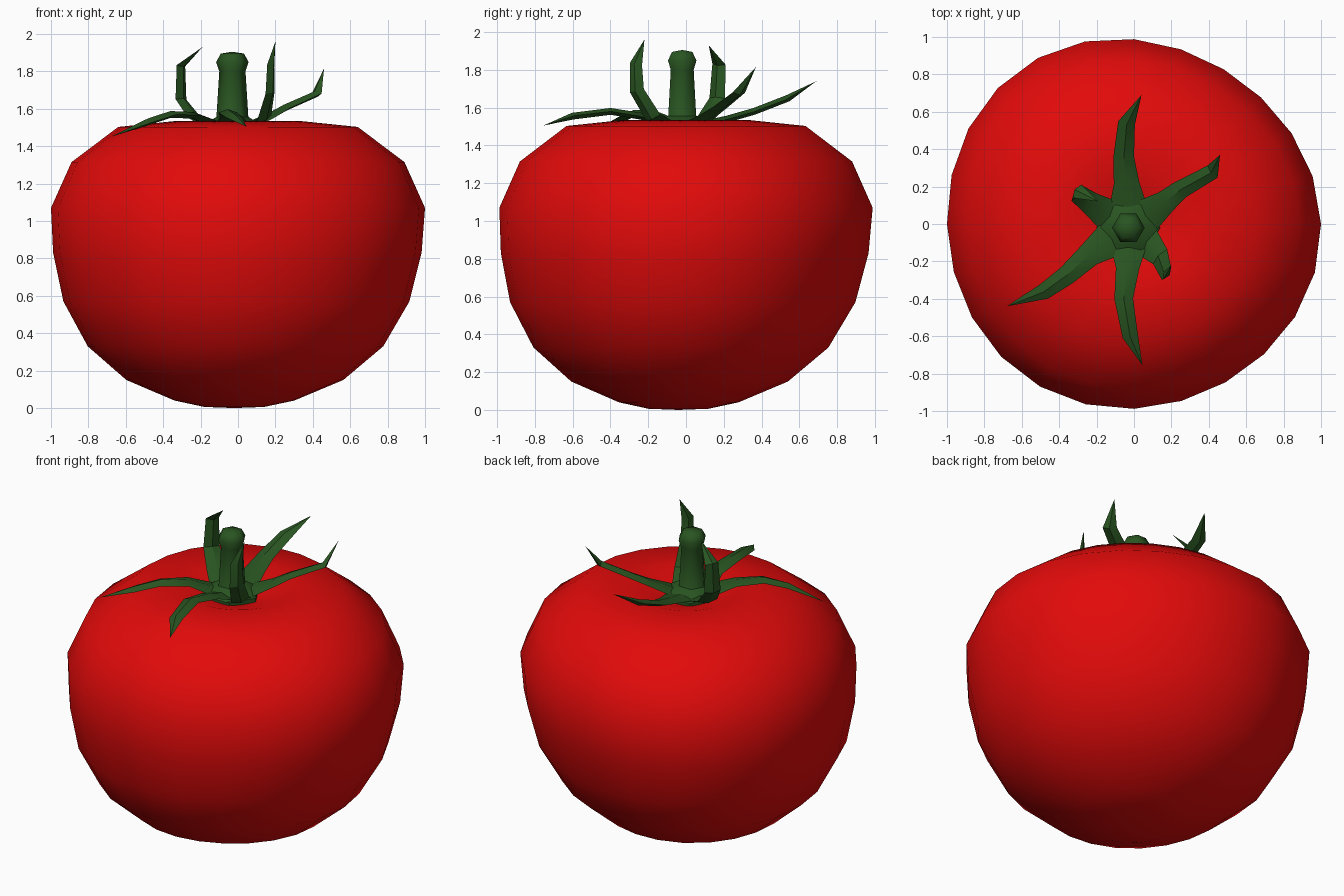
import bpy, bmesh, math
from mathutils import Vector

if "Cube" in bpy.data.objects:
    bpy.data.objects.remove(bpy.data.objects["Cube"])


def material(name, rgb):
    m = bpy.data.materials.new(name)
    m.diffuse_color = (*rgb, 1)
    m.use_nodes = True
    m.node_tree.nodes["Principled BSDF"].inputs["Base Color"].default_value = m.diffuse_color
    return m


RED = material("tomato red", (0.76, 0.003, 0.003))
GREEN = material("leaf green", (0.022, 0.09, 0.015))


def finish(name, bm, mat, angle):
    bmesh.ops.recalc_face_normals(bm, faces=bm.faces)
    me = bpy.data.meshes.new(name)
    bm.to_mesh(me)
    bm.free()
    me.materials.append(mat)
    ob = bpy.data.objects.new(name, me)
    bpy.context.collection.objects.link(ob)
    bpy.ops.object.select_all(action='DESELECT')
    ob.select_set(True)
    bpy.context.view_layer.objects.active = ob
    bpy.ops.object.shade_smooth_by_angle(angle=math.radians(angle))
    return ob


def skin(bm, rings, start, end):
    """Join rings of points and close both ends on a single point."""
    rings = [[bm.verts.new(p) for p in ring] for ring in rings]
    n = len(rings[0])
    for a, b in zip(rings, rings[1:]):
        for i in range(n):
            j = (i + 1) % n
            bm.faces.new((a[i], a[j], b[j], b[i]))
    for ring, tip in ((rings[0], start), (rings[-1], end)):
        v = bm.verts.new(tip)
        for i in range(n):
            bm.faces.new((ring[i], ring[(i + 1) % n], v))


def lathe(name, profile, sides, centre, mat, angle, lean=(0, 0), shape=lambda a: 1):
    """Profile of (radius, z); first and last points lie on the axis."""
    def point(r, z, i):
        a = 2 * math.pi * i / sides
        r *= shape(a)
        k = max(0, 1 - z)
        return (centre[0] + r * math.cos(a) + lean[0] * k,
                centre[1] + r * math.sin(a) + lean[1] * k, z)
    bm = bmesh.new()
    skin(bm, [[point(r, z, i) for i in range(sides)] for r, z in profile[1:-1]],
         point(*profile[0], 0), point(*profile[-1], 0))
    return finish(name, bm, mat, angle)


def uneven(a):
    """Slightly irregular outline of the fruit seen from above."""
    return (0.994 - 0.0125 * math.sin(2 * a) + 0.006 * math.cos(2 * a)
            - 0.016 * math.cos(a) + 0.016 * math.cos(3 * a))


# fruit: squat body with a dimple at the top
lathe("fruit",
      [(0, 0), (0.16, 0.006), (0.32, 0.04), (0.58, 0.15), (0.79, 0.33), (0.925, 0.57),
       (0.985, 0.83), (1.0, 1.07), (0.89, 1.315), (0.64, 1.503), (0.33, 1.535),
       (0.16, 1.485), (0, 1.45)],
      24, (0, 0), RED, 60, lean=(-0.02, -0.04), shape=uneven)

# stalk with a knob on its end, and the hub joining the leaves
C = (-0.03, -0.02)
lathe("stalk", [(0, 1.45), (0.12, 1.48), (0.085, 1.56), (0.07, 1.80), (0.087, 1.85),
                (0.062, 1.895), (0, 1.905)], 6, C, GREEN, 62)
lathe("leaf_hub", [(0, 1.44), (0.17, 1.475), (0.17, 1.505), (0.08, 1.56), (0, 1.56)],
      6, C, GREEN, 50)


def leaf(name, path, width, facing=None):
    """Tapering leaf with a raised midrib, swept along a path to a point."""
    pts = [Vector(p) for p in path]
    out = Vector(facing) if facing else pts[2] - pts[0]
    side = Vector((-out.y, out.x, 0)).normalized()
    rings = []
    for i, p in enumerate(pts[:-1]):
        t = (pts[i + 1] - pts[max(i - 1, 0)]).normalized()
        s = (side - t * side.dot(t)).normalized()
        up = t.cross(s)
        w = width * (0.95, 0.62, 0.5, 0.42)[i]
        rings.append([p + s * w, p + up * 0.018, p - s * w, p - up * 0.018])
    bm = bmesh.new()
    skin(bm, rings, pts[0], pts[-1])
    finish(name, bm, GREEN, 30)


# six curling leaves
leaf("leaf_back", [(-0.03, 0.08, 1.51), (-0.04, 0.22, 1.54), (-0.055, 0.36, 1.58),
                   (-0.04, 0.54, 1.65), (0.04, 0.69, 1.74)], 0.11)
leaf("leaf_back_right", [(0.06, 0.04, 1.51), (0.17, 0.12, 1.56), (0.25, 0.185, 1.605),
                         (0.42, 0.28, 1.68), (0.46, 0.37, 1.815)], 0.1)
leaf("leaf_front_right", [(0.06, -0.09, 1.5), (0.14, -0.175, 1.55), (0.172, -0.26, 1.69),
                          (0.175, -0.265, 1.83), (0.20, -0.22, 1.96)], 0.09, (0.85, -0.5, 0))
leaf("leaf_front", [(-0.03, -0.12, 1.515), (-0.035, -0.24, 1.555), (-0.055, -0.40, 1.58),
                    (-0.02, -0.60, 1.555), (0.045, -0.755, 1.505)], 0.1)
leaf("leaf_front_left", [(-0.12, -0.08, 1.515), (-0.24, -0.165, 1.565), (-0.36, -0.275, 1.57),
                         (-0.48, -0.36, 1.53), (-0.68, -0.44, 1.45)], 0.105)
leaf("leaf_back_left", [(-0.11, 0.03, 1.5), (-0.23, 0.11, 1.55), (-0.305, 0.165, 1.65),
                        (-0.305, 0.175, 1.83), (-0.19, 0.12, 1.93)], 0.1)
